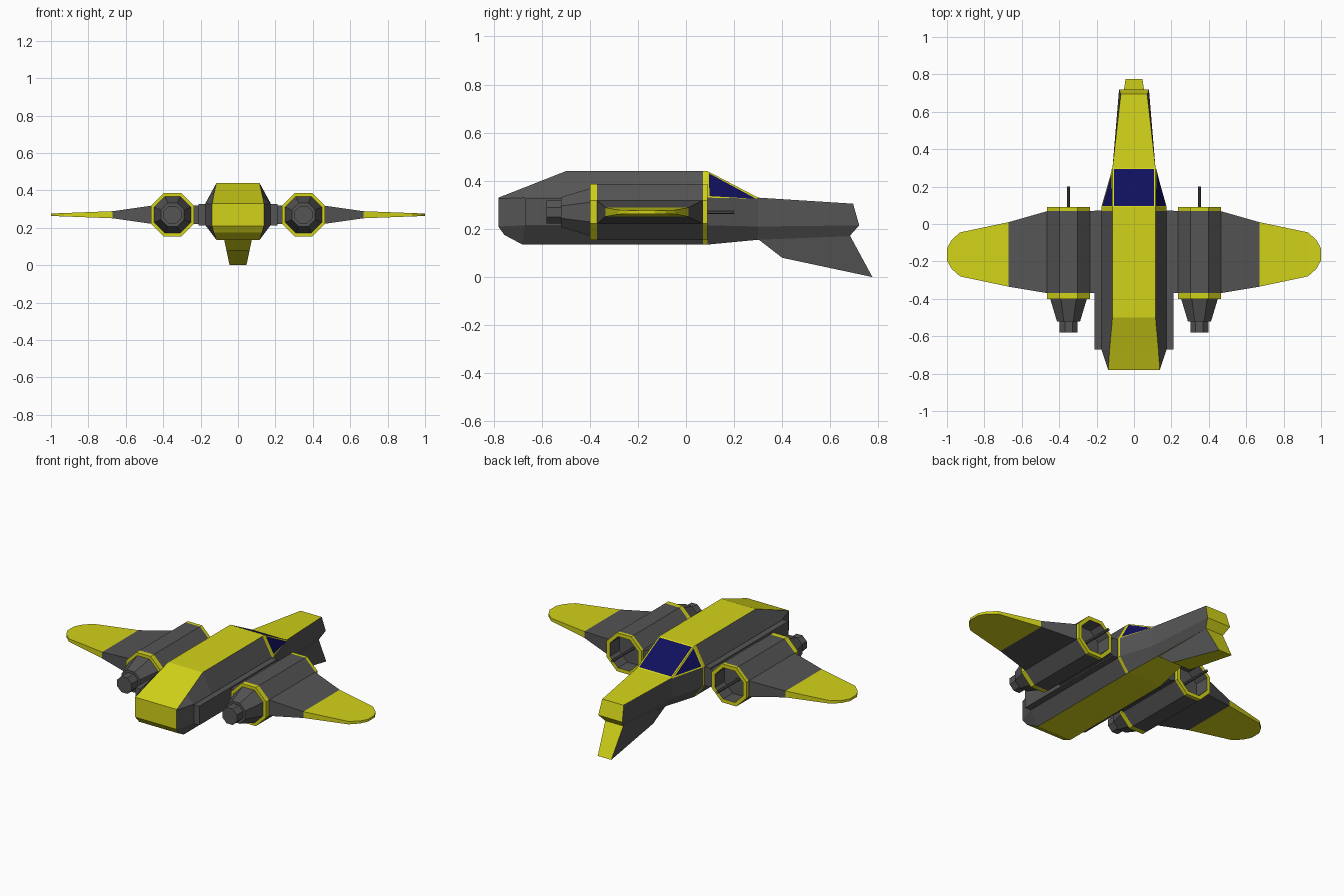
import bpy, bmesh, math
from mathutils import Vector

if "Cube" in bpy.data.objects:
    bpy.data.objects.remove(bpy.data.objects["Cube"])


def material(name, color):
    m = bpy.data.materials.new(name)
    m.diffuse_color = color
    m.use_nodes = True
    m.node_tree.nodes["Principled BSDF"].inputs["Base Color"].default_value = m.diffuse_color
    return m


MATS = [material("grey", (0.09, 0.09, 0.09, 1)),
        material("yellow", (0.65, 0.65, 0.01, 1)),
        material("glass_blue", (0.005, 0.005, 0.11, 1))]
GREY, YELLOW, BLUE = 0, 1, 2


def loft(name, rings, paint, mirror=False, glass_frame=0):
    """Skin even-sided rings in order, cap both ends, colour faces by paint(centre, normal)."""
    bm = bmesh.new()
    rows = [[bm.verts.new(p) for p in r] for r in rings]
    n = len(rows[0])
    for a, b in zip(rows, rows[1:]):
        for i in range(n):
            j = (i + 1) % n
            bm.faces.new((a[i], a[j], b[j], b[i]))
    for r in (rows[0], rows[-1]):
        for i in range(n // 2 - 1):
            bm.faces.new((r[i], r[i + 1], r[n - 2 - i], r[n - 1 - i]))
    bmesh.ops.recalc_face_normals(bm, faces=bm.faces[:])
    bm.normal_update()
    for f in bm.faces:
        f.material_index = paint(f.calc_center_median(), f.normal)
    if glass_frame:
        panes = [f for f in bm.faces if f.material_index == BLUE]
        rims = bmesh.ops.inset_individual(bm, faces=panes, thickness=glass_frame)["faces"]
        for f in rims:
            f.material_index = YELLOW
    me = bpy.data.meshes.new(name)
    bm.to_mesh(me)
    bm.free()
    for m in MATS:
        me.materials.append(m)
    ob = bpy.data.objects.new(name, me)
    bpy.context.collection.objects.link(ob)
    if mirror:
        ob.modifiers.new("mirror", "MIRROR")
    return ob


def symmetric(half):
    """Full ring from the points of its right half."""
    return half + [(-x, y, z) for x, y, z in reversed(half)]


def octagon(x, y, z, apothem):
    r = apothem / math.cos(math.pi / 8)
    return [(x + r * math.cos(a), y, z + r * math.sin(a))
            for a in (math.pi * (i + 0.5) / 4 for i in range(8))]


def box_ring(x, y0, y1, half, z=0.27):
    return [(x, y0, z - half), (x, y0, z + half), (x, y1, z + half), (x, y1, z - half)]


# Fuselage: nose, hull, canopy and tail boom in one skin
def hull(y):
    return [(0.115, y, 0.44), (0.175, y, 0.33), (0.175, y, 0.215), (0.115, y, 0.135)]


sections = [
    [(0.138, -0.78, 0.33), (0.138, -0.78, 0.326), (0.138, -0.78, 0.21), (0.13, -0.755, 0.175)],
    [(0.13, -0.67, 0.373), (0.175, -0.67, 0.33), (0.175, -0.67, 0.215), (0.115, -0.68, 0.135)],
    hull(-0.5), hull(0.07), hull(0.09),
    [(0.115, 0.3, 0.33), (0.115, 0.3, 0.326), (0.115, 0.3, 0.21), (0.085, 0.3, 0.155)],
    [(0.07, 0.695, 0.305), (0.072, 0.696, 0.3), (0.08, 0.72, 0.215), (0.06, 0.68, 0.17)],
]


def paint_hull(c, n):
    if 0.09 < c.y < 0.3 and c.z > 0.335:
        return BLUE
    if 0.07 < c.y < 0.09 or abs(n.x) < 0.2:
        return YELLOW
    return GREY


loft("fuselage", [symmetric(s) for s in sections], paint_hull, glass_frame=0.011)

# Ventral tail fin
fin = [(0.08, 0.29, 0.165), (0.062, 0.4, 0.08), (0.045, 0.775, 0.0), (0.06, 0.68, 0.175)]
loft("tail_fin", [fin, [(-x, y, z) for x, y, z in fin]],
     lambda c, n: YELLOW if abs(n.x) < 0.5 else GREY)

# Side pods along the fuselage
loft("side_pod", [box_ring(x, -0.67, 0.072, 0.057) for x in (0.165, 0.212)],
     lambda c, n: GREY, mirror=True)

# Inner wing between fuselage and engine
loft("inner_wing", [box_ring(x, -0.37, 0.07, 0.049) for x in (0.2, 0.24)],
     lambda c, n: GREY, mirror=True)

# Outer wing with yellow rounded tip
wing = [(0.46, -0.37, 0.07, 0.049), (0.67, -0.335, 0.01, 0.019), (0.93, -0.28, -0.045, 0.009),
        (0.975, -0.24, -0.085, 0.0075), (1.0, -0.195, -0.13, 0.007)]
loft("outer_wing", [box_ring(*w) for w in wing],
     lambda c, n: YELLOW if c.x > 0.67 else GREY, mirror=True)

# Engine: stepped nose, nacelle with yellow end rings, hollow exhaust
profile = [(-0.58, 0.048), (-0.52, 0.048), (-0.52, 0.062), (-0.40, 0.098), (-0.40, 0.116),
           (-0.37, 0.116), (0.07, 0.116), (0.09, 0.116), (0.09, 0.094), (0.0, 0.094)]


def paint_engine(c, n):
    rim = math.hypot(c.x - 0.35, c.z - 0.27) > 0.1
    front, back = c.y < -0.37, c.y > 0.07
    return YELLOW if rim and (front or back) else GREY


loft("engine", [octagon(0.35, y, 0.27, a) for y, a in profile], paint_engine, mirror=True)

# Thin rod projecting from each exhaust
loft("exhaust_rod", [octagon(0.35, y, 0.27, 0.008) for y in (-0.01, 0.2)],
     lambda c, n: GREY, mirror=True)
